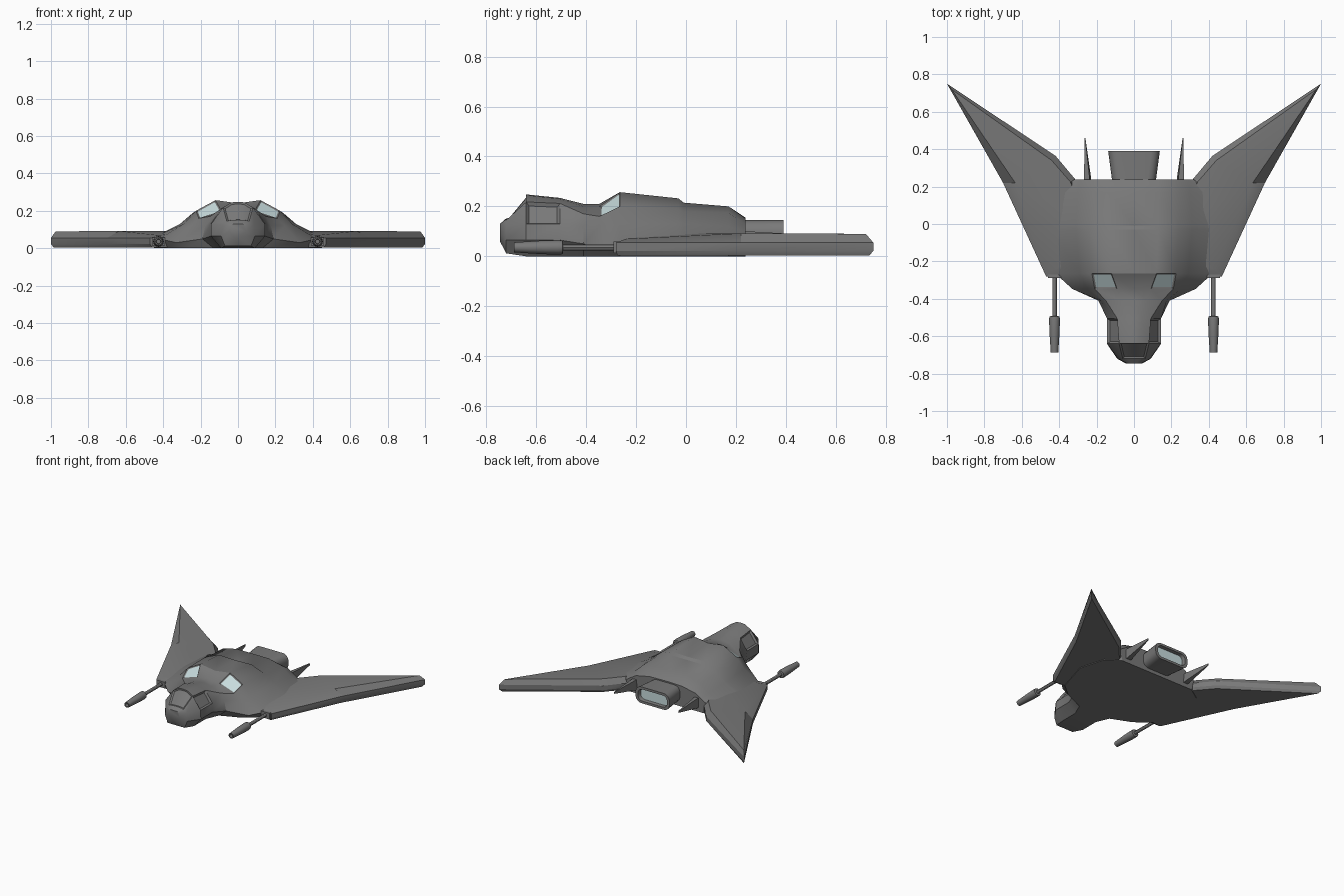
import bpy, bmesh, math

if "Cube" in bpy.data.objects:
    bpy.data.objects.remove(bpy.data.objects["Cube"])


def material(name, rgb):
    m = bpy.data.materials.new(name)
    m.diffuse_color = (*rgb, 1)
    m.use_nodes = True
    m.node_tree.nodes["Principled BSDF"].inputs["Base Color"].default_value = m.diffuse_color
    return m


GREY = material("hull grey", (0.19, 0.19, 0.19))
GLASS = material("pale glass", (0.58, 0.72, 0.73))


def finish(bm, name, mirror=False, angle=30):
    me = bpy.data.meshes.new(name)
    bm.to_mesh(me)
    bm.free()
    ob = bpy.data.objects.new(name, me)
    bpy.context.collection.objects.link(ob)
    me.materials.append(GREY)
    me.materials.append(GLASS)
    if mirror:
        ob.modifiers.new("Mirror", 'MIRROR')
    bpy.ops.object.select_all(action='DESELECT')
    ob.select_set(True)
    bpy.context.view_layer.objects.active = ob
    bpy.ops.object.shade_smooth_by_angle(angle=math.radians(angle))
    return ob


def loft(rings):
    """Skin closed rings of points; returns bmesh, side faces by (ring, side), end caps."""
    bm = bmesh.new()
    vs = [[bm.verts.new(p) for p in r] for r in rings]
    n = len(rings[0])
    faces = {}
    for i in range(len(vs) - 1):
        for j in range(n):
            k = (j + 1) % n
            faces[i, j] = bm.faces.new((vs[i][j], vs[i][k], vs[i + 1][k], vs[i + 1][j]))
    caps = [bm.faces.new(vs[0]), bm.faces.new(vs[-1])]
    bmesh.ops.recalc_face_normals(bm, faces=bm.faces)
    return bm, faces, caps


# Hull sections: y, belly x z, edge x z, side x z, outer roof x z, inner roof x z, centre z
NOSE = [
    (-.745, .02, .06, .045, .09, .04, .12, .025, .13, .012, .13, .13),
    (-.72, .07, .012, .09, .065, .085, .125, .06, .145, .035, .15, .152),
    (-.64, .09, 0, .145, .065, .143, .13, .08, .218, .035, .245, .248),
    (-.505, .09, 0, .145, .065, .145, .13, .09, .212, .04, .23, .234),
    (-.41, .13, 0, .19, .05, .175, .12, .15, .17, .07, .20, .210),
]
BODY = [
    (-.347, .28, 0, .33, .03, .25, .12, .21, .16, .09, .20, .21),
    (-.265, .38, 0, .42, .05, .29, .13, .225, .20, .12, .257, .24),
    (-.03, .45, 0, .45, .06, .31, .13, .24, .19, .13, .232, .228),
    (-.01, .45, 0, .45, .06, .31, .13, .24, .18, .13, .215, .215),
    (.17, .40, 0, .42, .07, .30, .12, .24, .175, .13, .20, .20),
    (.238, .30, 0, .32, .08, .29, .10, .24, .13, .13, .152, .155),
]
rings = []
for s in NOSE + BODY:
    y = s[0]
    half = [(s[i], y, s[i + 1]) for i in range(1, 11, 2)]
    rings.append([(0, y, s[2])] + half + [(0, y, s[11])]
                 + [(-x, yy, z) for x, yy, z in reversed(half)])
bm, f, caps = loft(rings)

# Recessed nose panel, side hatches and cockpit windows
bmesh.ops.inset_region(bm, faces=[f[1, j] for j in (4, 5, 6, 7)],
                       thickness=.008, depth=-.008, use_even_offset=True)
for j in (3, 8):
    bmesh.ops.inset_region(bm, faces=[f[2, j]], thickness=.011, depth=-.012, use_even_offset=True)
for j in (4, 7):
    bmesh.ops.inset_region(bm, faces=[f[5, j]], thickness=.008, depth=-.005, use_even_offset=True)
    f[5, j].material_index = 1
finish(bm, "hull", angle=32)

# Swept wings: bottom, widest and top outlines
bottom = [(.36, -.27), (.46, -.275), (.69, .22), (.985, .735), (.425, .352), (.325, .235), (.25, 0)]
middle = [(.36, -.28), (.47, -.28), (.70, .22), (1, .75), (.42, .365), (.315, .24), (.25, 0)]
top = [(.36, -.22), (.43, -.24), (.635, .22), (.975, .72), (.44, .34), (.34, .225), (.25, 0)]
top_z = [.075, .07, .092, .09, .092, .092, .092]
bm, _, _ = loft([[(x, y, .004) for x, y in bottom],
                 [(x, y, .022) for x, y in middle],
                 [(x, y, .055) for x, y in middle],
                 [(x, y, z) for (x, y), z in zip(top, top_z)]])
finish(bm, "wing", mirror=True, angle=25)

# Wing guns: lathed thin barrel with fat tapered muzzle and recessed bore
PROFILE = [(.012, -.24), (.012, -.492), (.027, -.494), (.029, -.51),
           (.027, -.58), (.020, -.688), (.013, -.688), (.011, -.65)]
N = 12
bm, _, _ = loft([[(.425 + r * math.cos(2 * math.pi * k / N), y,
                   .036 + r * math.sin(2 * math.pi * k / N)) for k in range(N)]
                 for r, y in PROFILE])
finish(bm, "wing_gun", mirror=True)

# Gun mounts on the wing roots
bm = bmesh.new()
bmesh.ops.create_cube(bm, size=1)
for v in bm.verts:
    v.co = (.425 + v.co.x * .07, -.275 + v.co.y * .03, .036 + v.co.z * .045)
finish(bm, "gun_mount", mirror=True)


# Rear engine nozzle with glowing inset
def rounded(hw, hh, r, y, zc=.085):
    pts = []
    for q, (sx, sz) in enumerate([(1, 1), (-1, 1), (-1, -1), (1, -1)]):
        for k in range(5):
            a = math.pi / 2 * (q + k / 4)
            pts.append((sx * (hw - r) + r * math.cos(a), y, zc + sz * (hh - r) + r * math.sin(a)))
    return pts


bm, f, caps = loft([rounded(.115, .06, .045, .18), rounded(.118, .06, .045, .24),
                    rounded(.138, .06, .045, .39), rounded(.118, .043, .034, .39),
                    rounded(.112, .04, .032, .365)])
caps[1].material_index = 1
finish(bm, "engine_nozzle")

# Pointed tail fins beside the nozzle
bm, _, _ = loft([[(.228, .2, .03), (.268, .2, .03), (.268, .2, .10), (.238, .2, .10)],
                 [(.230, .25, .03), (.267, .25, .03), (.267, .25, .10), (.238, .25, .10)],
                 [(.260, .46, .075), (.264, .46, .075), (.264, .46, .088), (.260, .46, .088)]])
finish(bm, "tail_fin", mirror=True)
